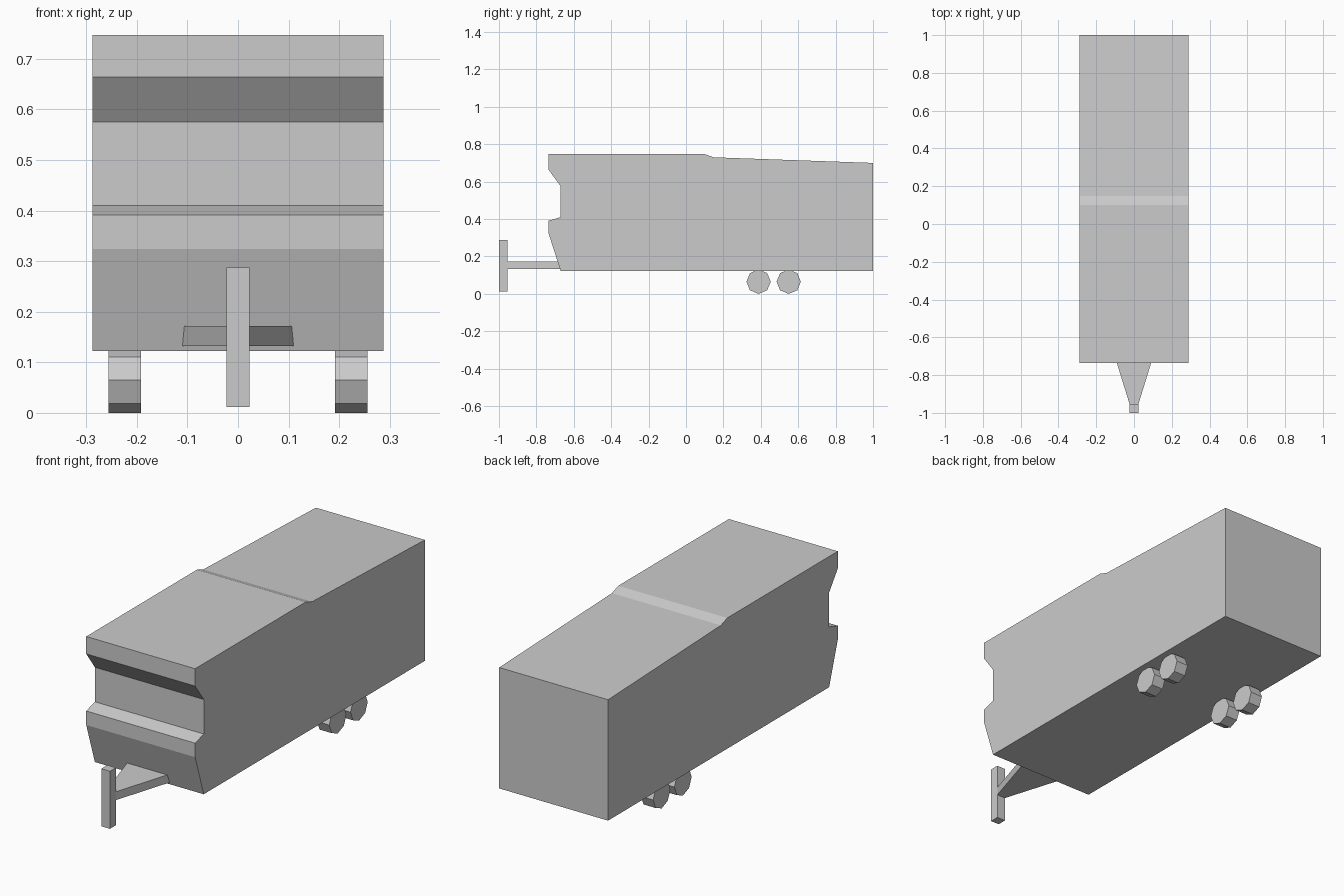
import bpy, bmesh, math
from mathutils import Vector

if "Cube" in bpy.data.objects:
    bpy.data.objects.remove(bpy.data.objects["Cube"])


def prism(name, base, offset):
    """Extrude a closed planar outline along an offset vector."""
    bm = bmesh.new()
    face = bm.faces.new([bm.verts.new(p) for p in base])
    ext = bmesh.ops.extrude_face_region(bm, geom=[face], use_keep_orig=True)
    verts = [g for g in ext["geom"] if isinstance(g, bmesh.types.BMVert)]
    bmesh.ops.translate(bm, verts=verts, vec=Vector(offset))
    bmesh.ops.recalc_face_normals(bm, faces=bm.faces)
    mesh = bpy.data.meshes.new(name)
    bm.to_mesh(mesh)
    bm.free()
    obj = bpy.data.objects.new(name, mesh)
    bpy.context.collection.objects.link(obj)
    return obj


# Trailer body: side profile (y, z) extruded across the width
HALF_W = 0.288
profile = [(-0.735, 0.747), (0.10, 0.747), (0.148, 0.73), (1.0, 0.70),
           (1.0, 0.122), (-0.67, 0.122), (-0.735, 0.324), (-0.735, 0.391),
           (-0.67, 0.41), (-0.67, 0.575), (-0.735, 0.664)]
prism("trailer_body", [(-HALF_W, y, z) for y, z in profile], (2 * HALF_W, 0, 0))

# Tapered tow tongue
tongue = [(-0.023, -0.955), (0.023, -0.955), (0.111, -0.67), (-0.111, -0.67)]
prism("tow_tongue", [(x, y, 0.132) for x, y in tongue], (0, 0, 0.04))

# Upright jack post at the front end of the tongue
post = [(-0.023, -1.0), (0.023, -1.0), (0.023, -0.955), (-0.023, -0.955)]
prism("jack_post", [(x, y, 0.012) for x, y in post], (0, 0, 0.275))

# Tandem eight-sided wheels on both sides
R, WIDTH = 0.065, 0.064
for side, x in (("left", -0.224), ("right", 0.224)):
    for place, y in (("front", 0.388), ("rear", 0.549)):
        ring = [(x - WIDTH / 2,
                 y + R * math.cos(i * math.pi / 4),
                 R + R * math.sin(i * math.pi / 4)) for i in range(8)]
        prism(f"wheel_{place}_{side}", ring, (WIDTH, 0, 0))
